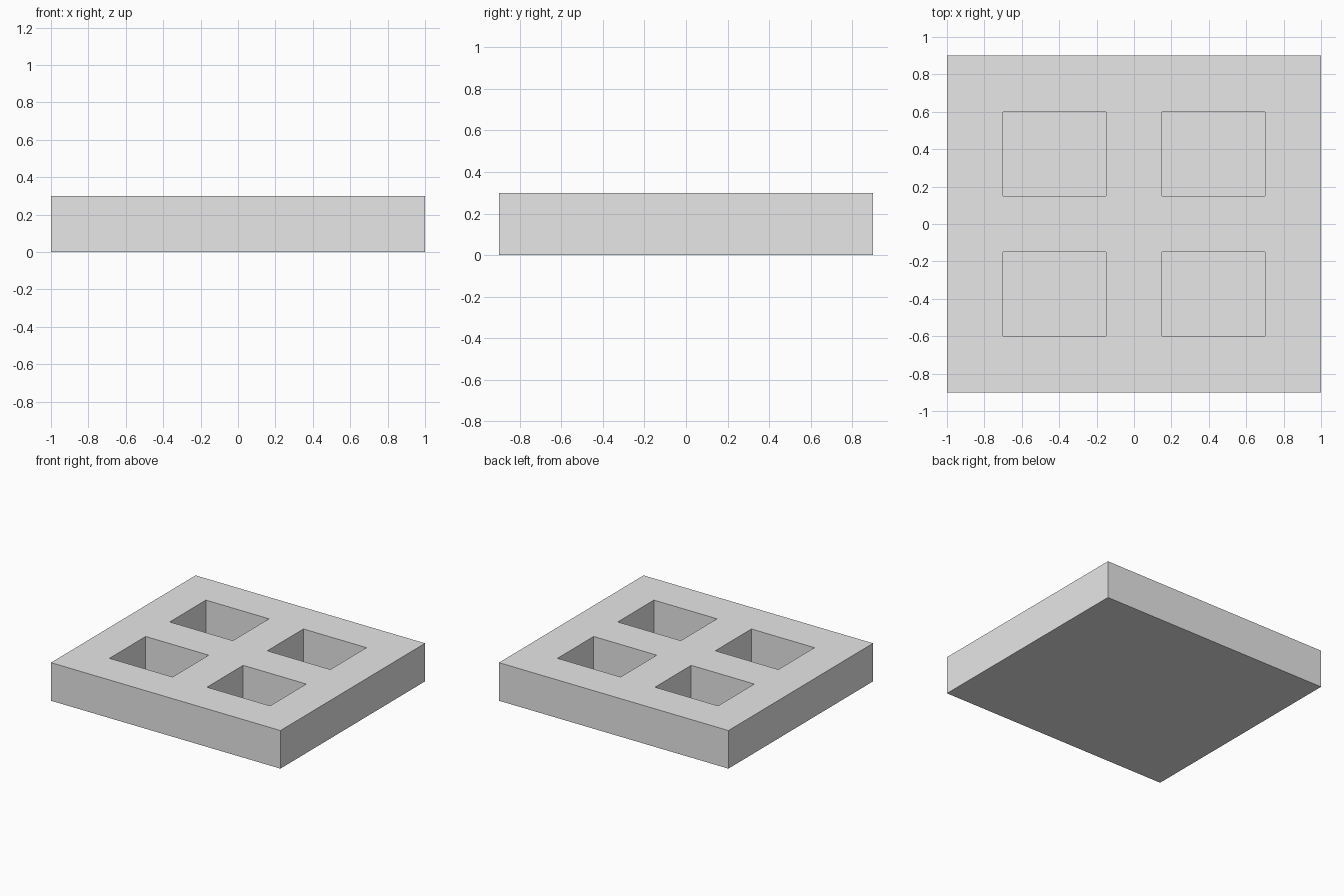
import bpy
import bmesh

WIDTH, DEPTH, HEIGHT = 2.0, 1.8, 0.3
FLOOR = 0.02

cube = bpy.data.objects.get("Cube")
if cube:
    bpy.data.objects.remove(cube, do_unlink=True)

# Plain grey material
grey = bpy.data.materials.new("plain_grey")
grey.use_nodes = True
colour = (0.8, 0.8, 0.8, 1.0)
grey.diffuse_color = colour
for node in grey.node_tree.nodes:
    if node.type == "BSDF_PRINCIPLED":
        node.inputs["Base Color"].default_value = colour

# Grid lines across the top: outer walls, pocket sides and cross ribs
xs = [-WIDTH / 2, -0.7, -0.15, 0.15, 0.7, WIDTH / 2]
ys = [-DEPTH / 2, -0.6, -0.15, 0.15, 0.6, DEPTH / 2]

bm = bmesh.new()
grid = [[bm.verts.new((x, y, HEIGHT)) for y in ys] for x in xs]
cells = {}
for i in range(len(xs) - 1):
    for j in range(len(ys) - 1):
        cells[i, j] = bm.faces.new((grid[i][j], grid[i + 1][j],
                                    grid[i + 1][j + 1], grid[i][j + 1]))

# Outer walls and underside
rim = [e for e in bm.edges if e.is_boundary]
walls = bmesh.ops.extrude_edge_only(bm, edges=rim)["geom"]
for v in walls:
    if isinstance(v, bmesh.types.BMVert):
        v.co.z = 0
bmesh.ops.holes_fill(bm, edges=[e for e in bm.edges if e.is_boundary], sides=0)

# Four deep pockets sunk into the top
pockets = [cells[i, j] for i in (1, 3) for j in (1, 3)]
for pocket in pockets:
    sunk = bmesh.ops.extrude_discrete_faces(bm, faces=[pocket])["faces"][0]
    for v in sunk.verts:
        v.co.z = FLOOR
    # Join the pocket floor to its rim with side walls
    loop = list(sunk.verts)
    top = [min((t for row in grid for t in row),
               key=lambda t: (t.co.xy - v.co.xy).length) for v in loop]
    for k in range(4):
        n = (k + 1) % 4
        corners = (loop[k], loop[n], top[n], top[k])
        if not bm.faces.get(corners):
            bm.faces.new(corners)

# Merge flat areas and make every face point outward
bmesh.ops.recalc_face_normals(bm, faces=bm.faces[:])
mesh = bpy.data.meshes.new("tray_block")
bm.to_mesh(mesh)
bm.free()
mesh.materials.append(grey)
tray = bpy.data.objects.new("tray_block", mesh)
bpy.context.collection.objects.link(tray)
